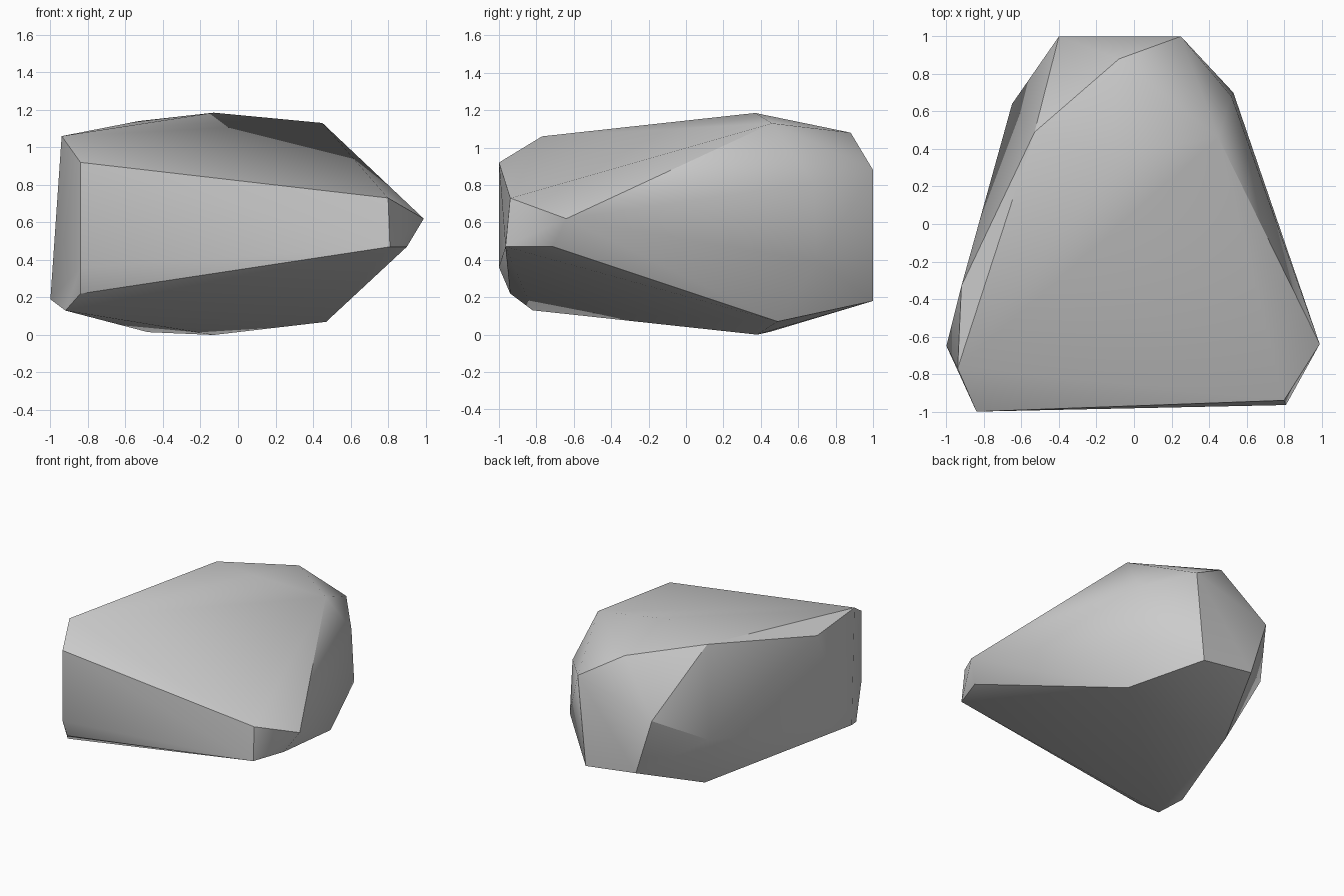
import bpy
import bmesh
import math

cube = bpy.data.objects.get("Cube")
if cube:
    bpy.data.objects.remove(cube, do_unlink=True)

# Corner points of the faceted boulder
CORNERS = [
    # upper rim
    (-0.94, -0.77, 1.06), (-0.84, -1.0, 0.92), (-0.92, -0.33, 1.0),
    (-0.53, 0.49, 1.14), (-0.13, 0.37, 1.185), (0.45, 0.46, 1.13), (-0.08, 0.88, 1.08),
    # pointed left end
    (0.99, -0.64, 0.62), (0.80, -0.94, 0.73), (0.81, -0.965, 0.47), (0.90, -0.71, 0.47),
    # back
    (0.25, 1.0, 0.88), (-0.40, 1.0, 0.69), (-0.26, 1.0, 0.24), (0.18, 1.0, 0.18),
    (0.52, 0.68, 0.81), (0.53, 0.70, 0.39), (-0.65, 0.64, 0.47),
    # underside and lower front
    (0.47, 0.49, 0.07), (-0.13, 0.38, 0.0), (-0.48, 0.45, 0.015),
    (-0.92, -0.82, 0.13), (-1.0, -0.65, 0.19), (-0.84, -0.94, 0.22), (-0.84, -1.0, 0.36),
]

# Wrap the corners in a convex shell
bm = bmesh.new()
for co in CORNERS:
    bm.verts.new(co)
hull = bmesh.ops.convex_hull(bm, input=bm.verts[:])
loose = [v for v in bm.verts if not v.link_faces]
bmesh.ops.delete(bm, geom=loose, context='VERTS')
bmesh.ops.recalc_face_normals(bm, faces=bm.faces[:])
mesh = bpy.data.meshes.new("boulder")
bm.to_mesh(mesh)
bm.free()

# Stone colour
stone = bpy.data.materials.new("stone grey")
stone.use_nodes = True
colour = (0.6, 0.6, 0.6, 1.0)
stone.diffuse_color = colour
stone.node_tree.nodes["Principled BSDF"].inputs["Base Color"].default_value = colour
mesh.materials.append(stone)

boulder = bpy.data.objects.new("boulder", mesh)
bpy.context.collection.objects.link(boulder)

# Soft facets, crisp ridges
bpy.ops.object.select_all(action='DESELECT')
boulder.select_set(True)
bpy.context.view_layer.objects.active = boulder
bpy.ops.object.shade_smooth_by_angle(angle=math.radians(30))
